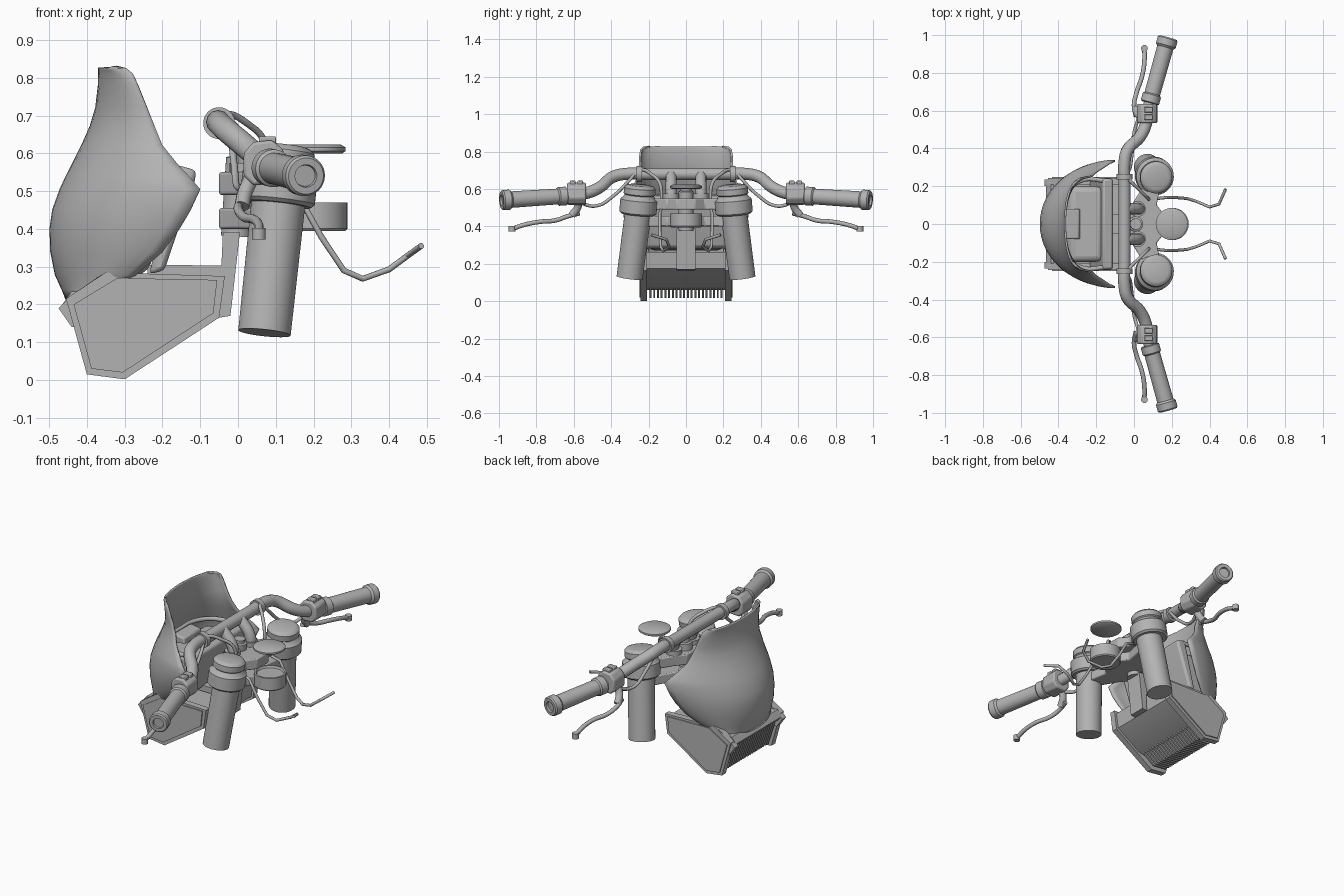
import bpy, bmesh, math
from mathutils import Vector

cube = bpy.data.objects.get("Cube")
if cube:
    bpy.data.objects.remove(cube)

GREY = (0.45, 0.45, 0.45, 1)
mat = bpy.data.materials.new("plain grey")
mat.use_nodes = True
mat.diffuse_color = GREY
mat.node_tree.nodes["Principled BSDF"].inputs["Base Color"].default_value = GREY
made = []


def add(name, bm):
    bmesh.ops.recalc_face_normals(bm, faces=bm.faces)
    me = bpy.data.meshes.new(name)
    bm.to_mesh(me)
    bm.free()
    me.materials.append(mat)
    ob = bpy.data.objects.new(name, me)
    bpy.context.collection.objects.link(ob)
    made.append(ob)
    return ob


def bevel(ob, width, segments=2):
    mod = ob.modifiers.new("bevel", "BEVEL")
    mod.width, mod.segments = width, segments
    return ob


def lathe(name, a, b, prof, n=32):
    """Round part along a-b; prof holds (fraction along axis, radius)."""
    a, b = Vector(a), Vector(b)
    rot = (b - a).to_track_quat("Z", "Y")
    bm = bmesh.new()
    rings = []
    for f, r in prof:
        rings.append([bm.verts.new(a.lerp(b, f) + rot @ Vector((r * math.cos(k * math.tau / n), r * math.sin(k * math.tau / n), 0)))
                      for k in range(n)])
    for lo, hi in zip(rings, rings[1:]):
        for k in range(n):
            bm.faces.new((lo[k], lo[k - 1], hi[k - 1], hi[k]))
    bm.faces.new(rings[0])
    bm.faces.new(rings[-1])
    return add(name, bm)


def prism(name, pts, lo, hi, axis="y"):
    """Extrude an outline: (x, z) along y, or (x, y) along z."""
    bm = bmesh.new()
    place = (lambda p, d: (p[0], d, p[1])) if axis == "y" else (lambda p, d: (p[0], p[1], d))
    low = [bm.verts.new(place(p, lo)) for p in pts]
    high = [bm.verts.new(place(p, hi)) for p in pts]
    bm.faces.new(low)
    bm.faces.new(high)
    for k in range(len(pts)):
        bm.faces.new((low[k - 1], low[k], high[k], high[k - 1]))
    return add(name, bm)


def tube(name, pts, r, smooth=True):
    cu = bpy.data.curves.new(name, "CURVE")
    cu.dimensions = "3D"
    cu.bevel_depth, cu.bevel_resolution, cu.use_fill_caps = r, 4, True
    cu.resolution_u = 8
    sp = cu.splines.new("BEZIER")
    sp.bezier_points.add(len(pts) - 1)
    for bp, p in zip(sp.bezier_points, pts):
        bp.co = p
        bp.handle_left_type = bp.handle_right_type = "AUTO" if smooth else "VECTOR"
    tmp = bpy.data.objects.new(name + " path", cu)
    bpy.context.collection.objects.link(tmp)
    me = bpy.data.meshes.new_from_object(tmp.evaluated_get(bpy.context.evaluated_depsgraph_get()))
    bpy.data.objects.remove(tmp)
    bm = bmesh.new()
    bm.from_mesh(me)
    return add(name, bm)


def side(pts, s):
    return [(x, s * y, z) for x, y, z in pts]


# Handlebar, mirrored from one half path
half = [(-.05, .2, .68), (-.05, .33, .68), (-.035, .39, .665), (.03, .46, .61),
        (.06, .52, .582), (.075, .6, .568), (.09, .67, .56)]
tube("handlebar", side(half[::-1], -1) + half, .032)

for s, tag in ((1, "left"), (-1, "right")):
    # Grip with flanged end and recessed plug
    lathe(tag + "_grip", (.083, s * .64, .563), (.18, s * .986, .54),
          [(0, .04), (.01, .05), (.12, .05), (.14, .042), (.85, .044), (.88, .054),
           (.98, .054), (1, .048), (1, .03), (.97, .028)])
    # Switch box with buttons
    bevel(prism(tag + "_switch_box", [(.015, .54), (.04, .515), (.1, .52), (.125, .55), (.12, .61),
                                     (.09, .635), (.04, .63), (.015, .6)], s * .535, s * .635), .008)
    for y in (.565, .605):
        bevel(prism(tag + "_button", [(.055, .62), (.1, .62), (.1, .645), (.055, .645)],
                    s * (y - .015), s * (y + .015)), .004)
    # Lever perch and lever
    tube(tag + "_lever_perch", side([(.05, .57, .56), (.02, .58, .5), (.01, .61, .46)], s), .02)
    tube(tag + "_lever", side([(.01, .57, .47), (.0, .63, .455), (.015, .7, .432), (.042, .78, .425),
                               (.055, .86, .41), (.055, .935, .385)], s), .012)
    lathe(tag + "_lever_tip", (.055, s * .93, .372), (.055, s * .93, .402), [(0, .018), (1, .018)], 16)
    # Clamp ring and riser
    lathe(tag + "_bar_ring", (-.05, s * .235, .68), (-.05, s * .265, .68), [(0, .042), (1, .042)])
    tube(tag + "_riser", side([(.03, .08, .53), (.02, .08, .6), (-.02, .08, .655), (-.05, .08, .68)], s), .03)
    lathe(tag + "_riser_foot", (.02, s * .08, .53), (.02, s * .08, .575), [(0, .042), (1, .042)])
    # Fork leg, collar and cap
    lathe(tag + "_fork_leg", (.07, s * .302, .125), (.11, s * .252, .5), [(0, .07), (1, .072)])
    lathe(tag + "_fork_collar", (.103, s * .258, .465), (.12, s * .245, .62),
          [(0, .09), (.06, .1), (.5, .1), (.58, .085), (.66, .078), (.7, .085),
           (.9, .085), (.97, .075), (1, .062)])
    # Cable along the bar and loose wire to the rear
    tube(tag + "_cable", side([(.03, .58, .53), (.0, .48, .51), (-.01, .38, .57), (-.02, .3, .65), (-.03, .25, .7),
                               (.03, .18, .675), (.07, .14, .63), (.08, .13, .53)], s), .009)
    tube(tag + "_loose_wire", side([(.08, .13, .5), (.17, .14, .47), (.22, .14, .38), (.28, .135, .29), (.33, .12, .268),
                                    (.4, .09, .293), (.45, .105, .33), (.485, .185, .355)], s), .008, False)

# Fork clamps and steering stem
plan = [(.06, .22), (.0, .12), (-.05, .06), (-.05, -.06), (.0, -.12), (.06, -.22),
        (.14, -.2), (.12, -.1), (.16, -.05), (.16, .05), (.12, .1), (.14, .2)]
for name, lo, hi in (("upper_clamp", .49, .55), ("lower_clamp", .4, .455)):
    bevel(prism(name, plan, lo, hi, "z"), .006)
lathe("steering_stem", (-.005, 0, .38), (.01, 0, .61), [(0, .04), (.9, .04), (.92, .03), (1, .03)])

# Gauge body and its floating lens
lathe("gauge_body", (.205, 0, .395), (.205, 0, .47), [(0, .08), (.08, .085), (1, .085), (1, .075), (.85, .07)])
lathe("gauge_lens", (.2, 0, .6), (.2, 0, .624), [(0, .076), (.25, .085), (.65, .085), (1, .07)])

# Bracket joining the stem to the lower cowl
prism("bracket_post", [(-.04, .39), (.005, .39), (-.02, .17), (-.05, .165)], -.05, .05)
prism("bracket_arm", [(-.24, .305), (-.035, .303), (-.035, .27), (-.24, .27)], -.05, .05)

# Lower cowl: side plates with raised panels and front tabs
outer = [(-.455, .215), (-.35, .285), (-.035, .275), (-.05, .165), (-.3, .002), (-.4, .015)]
panel = [(-.435, .2), (-.32, .27), (-.055, .265), (-.065, .177), (-.305, .02), (-.388, .03)]
tab = [(-.475, .19), (-.44, .225), (-.36, .28), (-.36, .14), (-.44, .14)]
for s, tag in ((1, "left"), (-1, "right")):
    prism(tag + "_side_plate", outer, s * .208, s * .243)
    prism(tag + "_side_panel", panel, s * .24, s * .249)
    prism(tag + "_front_tab", tab, s * .2, s * .235)
# Cowl body with a row of slats round its lower edge
prism("cowl_body", [(-.42, .21), (-.34, .265), (-.05, .262), (-.062, .175), (-.21, .078), (-.3, .06), (-.365, .07)],
      -.21, .21)
slat = [(-.445, .2), (-.4, .2), (-.35, .07), (-.21, .085), (-.3, .018), (-.39, .028)]
for k in range(20):
    y = -.19 + k * .02
    prism("cowl_slat", slat, y - .005, y + .005)
prism("cowl_front_bar", [(-.465, .2), (-.44, .235), (-.4, .235), (-.42, .18), (-.45, .18)], -.21, .21)

# Fairing shell: rows of (height, front x, rear edge x, half width)
rows = [(.215, -.452, -.40, .18), (.24, -.462, -.36, .205), (.28, -.48, -.27, .25), (.34, -.492, -.2, .29),
        (.4, -.494, -.155, .315), (.45, -.487, -.125, .328), (.505, -.467, -.1, .335), (.535, -.453, -.127, .322),
        (.57, -.435, -.16, .3), (.62, -.41, -.2, .275), (.67, -.388, -.22, .255), (.72, -.373, -.24, .248),
        (.78, -.366, -.264, .245), (.81, -.365, -.278, .24), (.822, -.365, -.295, .228), (.827, -.365, -.32, .2)]
bm = bmesh.new()
steps = 28
grid = []
for z, front, rear, w in rows:
    angles = [math.pi * (k / steps - .5) for k in range(steps + 1)]
    grid.append([bm.verts.new((rear - (rear - front) * math.cos(t), w * math.sin(t), z)) for t in angles])
for lo, hi in zip(grid, grid[1:]):
    for k in range(steps):
        bm.faces.new((lo[k], lo[k + 1], hi[k + 1], hi[k]))
fairing = add("fairing", bm)
mod = fairing.modifiers.new("thickness", "SOLIDIFY")
mod.thickness, mod.offset = .01, 0

# Lamp housing inside the fairing, with its rear panel and top box
bevel(prism("lamp_housing", [(-.34, .53), (-.16, .53), (-.24, .28), (-.37, .27), (-.39, .4)], -.2, .2), .03, 3)
bevel(prism("housing_back_panel", [(-.165, .57), (-.11, .555), (-.115, .525), (-.195, .29), (-.235, .28)],
            -.24, .24), .012)
bevel(prism("housing_top_box", [(-.36, .5), (-.36, .57), (-.29, .56), (-.28, .5)], -.08, .08), .008)
tube("housing_rim", [(-.15, -.23, .55), (-.28, -.23, .555), (-.36, -.15, .56), (-.375, 0, .56),
                     (-.36, .15, .56), (-.28, .23, .555), (-.15, .23, .55)], .012)

# Smooth round surfaces, keep sharp edges
bpy.ops.object.select_all(action="DESELECT")
for ob in made:
    ob.select_set(True)
bpy.context.view_layer.objects.active = made[0]
bpy.ops.object.shade_smooth_by_angle(angle=math.radians(35))
